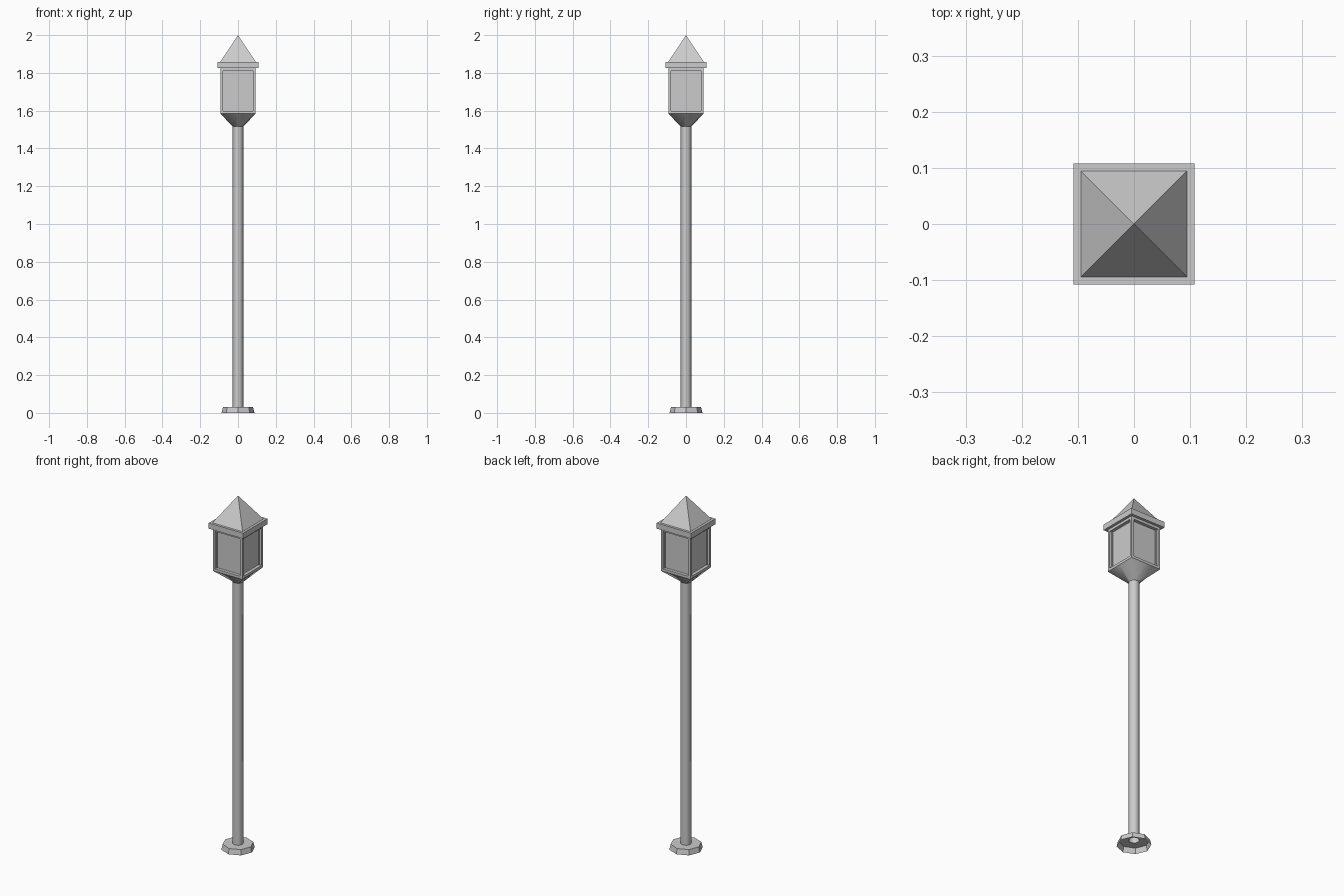
import bpy, bmesh, math

if "Cube" in bpy.data.objects:
    bpy.data.objects.remove(bpy.data.objects["Cube"])


def finish(name, bm):
    me = bpy.data.meshes.new(name)
    bm.to_mesh(me)
    bm.free()
    ob = bpy.data.objects.new(name, me)
    bpy.context.collection.objects.link(ob)
    return ob


def ring(bm, r, z, square=False):
    vs = []
    for i in range(8):
        c, s = math.cos(i * math.pi / 4), math.sin(i * math.pi / 4)
        k = r / max(abs(c), abs(s)) if square else r
        vs.append(bm.verts.new((c * k, s * k, z)))
    return vs


def loft(name, rings, smooth=False):
    """Bridge successive eight-point rings (radius, height, square)."""
    bm = bmesh.new()
    rs = [ring(bm, *r) for r in rings]
    for a, b in zip(rs, rs[1:]):
        for i in range(8):
            j = (i + 1) % 8
            f = bm.faces.new((a[i], a[j], b[j], b[i]))
            f.smooth = smooth
    return finish(name, bm)


def box(name, half, z0, z1, window=None):
    bm = bmesh.new()
    bmesh.ops.create_cube(bm, size=1)
    for v in bm.verts:
        v.co.x *= 2 * half
        v.co.y *= 2 * half
        v.co.z = z1 if v.co.z > 0 else z0
    bm.normal_update()
    if window:
        border, depth = window
        sides = [f for f in bm.faces if abs(f.normal.z) < 0.5]
        bmesh.ops.inset_individual(bm, faces=sides, thickness=border)
        bm.normal_update()
        # push each pane straight in
        for f in sides:
            n = f.normal.copy()
            r = bmesh.ops.extrude_discrete_faces(bm, faces=[f])
            for v in r["faces"][0].verts:
                v.co -= n * depth
    return finish(name, bm)


POLE = 0.028
BODY = 0.093

# hollow octagonal foot, pole and flared neck
loft("foot", [(0.087, 0), (0.08, 0.03), (POLE, 0.03)])
loft("pole", [(POLE, 0.03), (POLE, 1.515)], smooth=True)
loft("neck", [(POLE, 1.515), (BODY, 1.585, True)], smooth=True)

# lantern box with recessed panes, overhanging eave
box("lantern_body", BODY, 1.585, 1.825, window=(0.02, 0.018))
box("eave", 0.108, 1.825, 1.857)

# pyramid roof
bm = bmesh.new()
h = 0.0945
base = [bm.verts.new((x, y, 1.857)) for x, y in ((-h, -h), (h, -h), (h, h), (-h, h))]
apex = bm.verts.new((0, 0, 2))
for i in range(4):
    bm.faces.new((base[i], base[(i + 1) % 4], apex))
finish("roof", bm)
